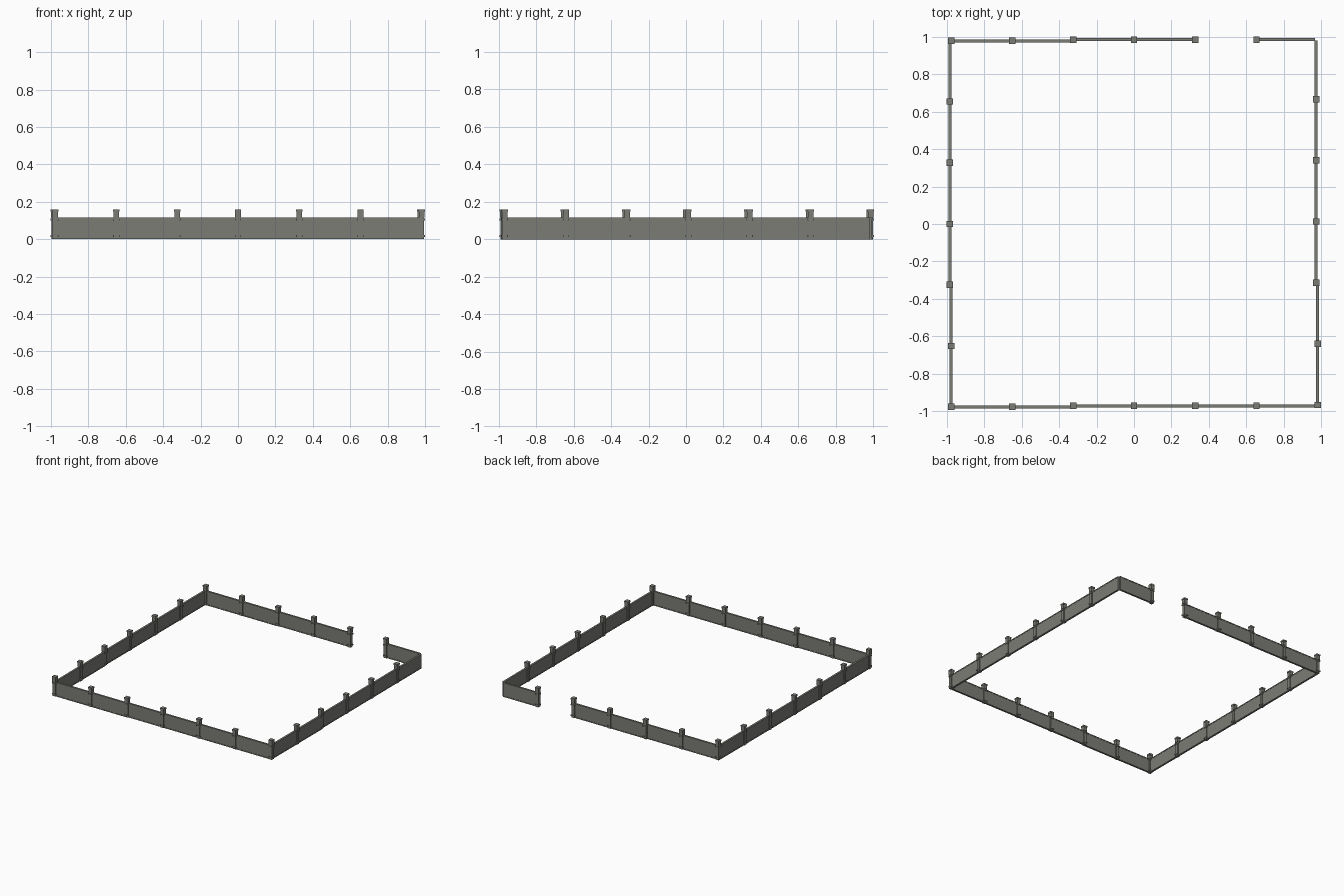
import bpy, bmesh
from mathutils import Matrix

stone = bpy.data.materials.new("weathered grey")
stone.diffuse_color = (0.2, 0.2, 0.18, 1)


def add_box(bm, x0, x1, y0, y1, z0, z1):
    m = Matrix.Translation(((x0 + x1) / 2, (y0 + y1) / 2, (z0 + z1) / 2))
    m = m @ Matrix.Diagonal((x1 - x0, y1 - y0, z1 - z0, 1))
    bmesh.ops.create_cube(bm, size=1, matrix=m)


def finish(bm, name):
    me = bpy.data.meshes.new(name)
    bm.to_mesh(me)
    bm.free()
    me.materials.append(stone)
    ob = bpy.data.objects.new(name, me)
    bpy.context.collection.objects.link(ob)
    return ob


# Post: square shaft, two collars and a wider cap
def post(x, y):
    bm = bmesh.new()
    for w, z0, z1 in ((0.026, 0.0, 0.15), (0.034, 0.012, 0.022),
                      (0.034, 0.1, 0.11), (0.030, 0.115, 0.15),
                      (0.034, 0.148, 0.16)):
        add_box(bm, x - w / 2, x + w / 2, y - w / 2, y + w / 2, z0, z1)
    finish(bm, "fence_post")


# Wall panel: thin board with slightly thicker top and bottom rails
def panel(along_x, a, b, c):
    bm = bmesh.new()
    for t, z0, z1 in ((0.012, 0.003, 0.112), (0.016, 0.0, 0.008), (0.016, 0.108, 0.116)):
        if along_x:
            add_box(bm, a, b, c - t / 2, c + t / 2, z0, z1)
        else:
            add_box(bm, c - t / 2, c + t / 2, a, b, z0, z1)
    finish(bm, "wall_panel")


# Back wall with the gateway gap
panel(True, -0.99, -0.325, 0.979)
panel(True, -0.325, 0.33, 0.986)
panel(True, 0.655, 0.968, 0.987)
# Left wall
panel(False, -0.325, 0.99, -0.985)
panel(False, -0.985, -0.325, -0.978)
# Front wall
panel(True, -0.99, -0.325, -0.979)
panel(True, -0.325, 0.99, -0.972)
# Right wall
panel(False, -0.315, 0.982, 0.974)
panel(False, -0.975, -0.315, 0.982)

# Posts along each wall (back right corner has none)
for x, y in ((-0.978, 0.98), (-0.65, 0.98), (-0.325, 0.986), (0, 0.986), (0.328, 0.986), (0.655, 0.986)):
    post(x, y)
for x, y in ((-0.985, 0.655), (-0.985, 0.328), (-0.985, 0), (-0.985, -0.325), (-0.977, -0.652)):
    post(x, y)
for x, y in ((-0.978, -0.978), (-0.65, -0.978), (-0.325, -0.972), (0, -0.972), (0.328, -0.972), (0.655, -0.972)):
    post(x, y)
for x, y in ((0.974, 0.667), (0.974, 0.34), (0.974, 0.013), (0.974, -0.314), (0.982, -0.641), (0.982, -0.968)):
    post(x, y)
